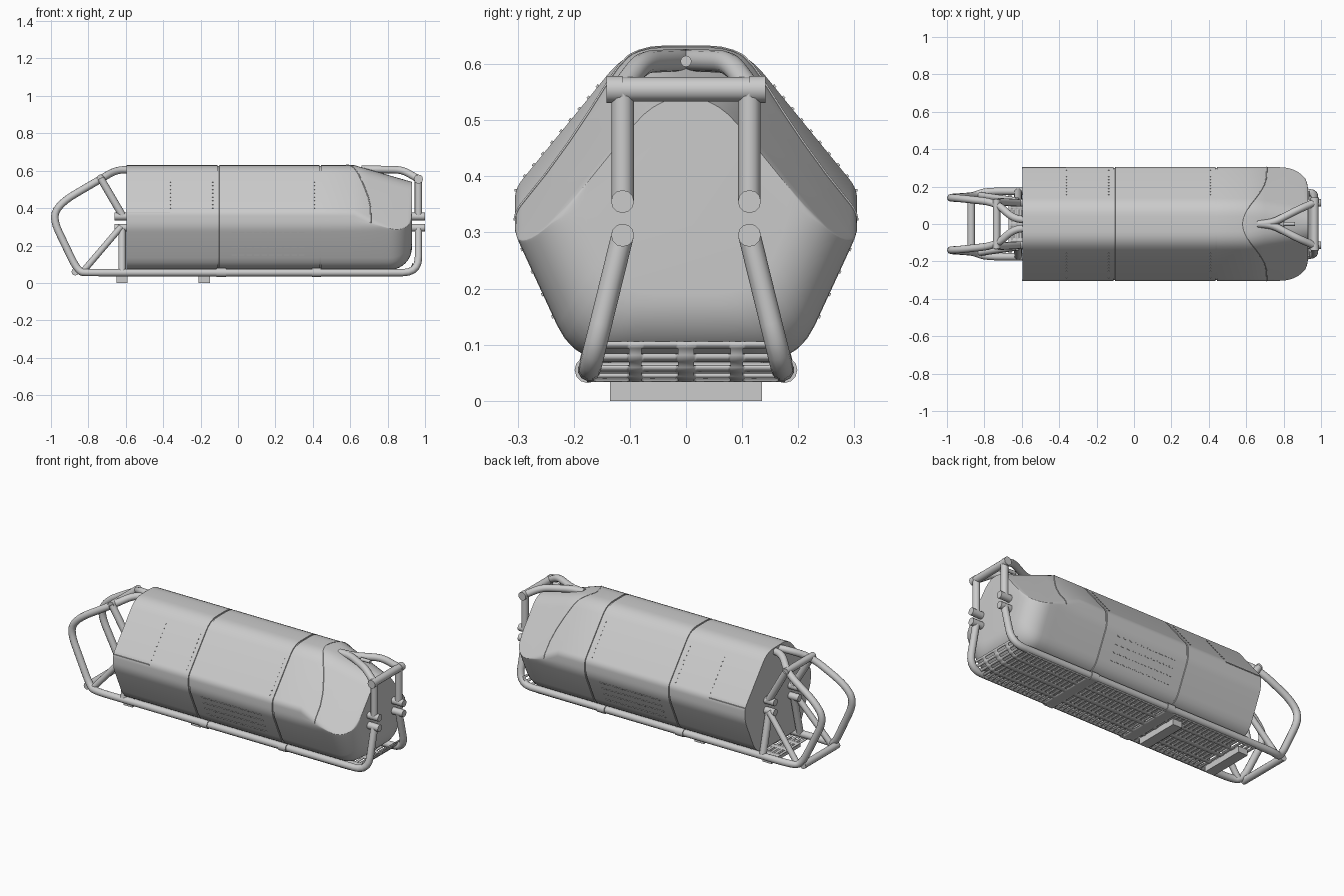
import bpy, bmesh
from math import sin, cos, sqrt, pi
from mathutils import Vector as V

if "Cube" in bpy.data.objects:
    bpy.data.objects.remove(bpy.data.objects["Cube"])


def mesh_obj(name, verts, faces, smooth=30):
    me = bpy.data.meshes.new(name)
    me.from_pydata(verts, [], faces)
    bm = bmesh.new()
    bm.from_mesh(me)
    bmesh.ops.recalc_face_normals(bm, faces=bm.faces)
    bm.to_mesh(me)
    bm.free()
    ob = bpy.data.objects.new(name, me)
    bpy.context.collection.objects.link(ob)
    bpy.ops.object.select_all(action='DESELECT')
    bpy.context.view_layer.objects.active = ob
    ob.select_set(True)
    bpy.ops.object.shade_smooth_by_angle(angle=smooth * pi / 180)
    return ob


def box(name, c, s, rot=0):
    bpy.ops.mesh.primitive_cube_add(size=1, location=c, rotation=(rot, 0, 0))
    ob = bpy.context.object
    ob.name, ob.scale = name, s
    return ob


def fillet(pts, trims, closed=False, k=5):
    """Round the corners of a polyline with small quadratic arcs."""
    out, n = [], len(pts)
    for i, p in enumerate(pts):
        if not closed and i in (0, n - 1):
            out.append(p)
            continue
        a, b = pts[i - 1] - p, pts[(i + 1) % n] - p
        t = trims[i]
        A = p + a.normalized() * min(t, a.length * .48)
        B = p + b.normalized() * min(t, b.length * .48)
        for j in range(k + 1):
            u = j / k
            out.append(A * (1 - u) ** 2 + p * 2 * u * (1 - u) + B * u * u)
    return out


def tube(name, pts, r=.02, trim=.06, mirror=False, res=4):
    for sgn in ((1, -1) if mirror else (1,)):
        path = fillet([V((x, y * sgn, z)) for x, y, z in pts], [trim] * len(pts))
        cu = bpy.data.curves.new(name, 'CURVE')
        cu.dimensions, cu.bevel_depth, cu.bevel_resolution = '3D', r, res
        cu.use_fill_caps = True
        sp = cu.splines.new('POLY')
        sp.points.add(len(path) - 1)
        for q, p in zip(sp.points, path):
            q.co = (*p, 1)
        ob = bpy.data.objects.new(name, cu)
        bpy.context.collection.objects.link(ob)
        bpy.ops.object.select_all(action='DESELECT')
        bpy.context.view_layer.objects.active = ob
        ob.select_set(True)
        bpy.ops.object.convert(target='MESH')
        bpy.ops.object.shade_smooth_by_angle(angle=pi / 4)


# Hull cross-section: rounded hexagon, cut down and rounded toward the nose
def section(x, shrink=1.0):
    r = .12
    e = min(max(0, x - .81), r)
    d = r - sqrt(r * r - e * e)
    s = max(0, x - .62) / .31
    zt, zb, ys = .63 - .09 * s, .07 + d, .305 - d
    z1 = .63 - (ys - .10 + .12 * s) / .813
    z2 = .07 + (ys - .20 + 1.1 * d) / .457
    y1 = ys
    if z1 < z2 + .004:
        zi = (.444 - .12 * s + 1.1 * d) / 1.27
        y1 = .20 + (zi - .07) * .457 - 1.1 * d
        z1, z2 = zi + .002, zi - .002
    half = [(.10 + (.63 - zt) * .813 - .12 * s, zt), (y1, z1), (y1, z2),
            (.20 + (zb - .07) * .457 - 1.1 * d, zb)]
    trims = [.06, .02, .03, .07]
    pts = [V((x, y, z)) for y, z in half] + [V((x, -y, z)) for y, z in half[::-1]]
    out = fillet(pts, trims + trims[::-1], True)
    c = V((x, 0, .35))
    return [c + (p - c) * shrink for p in out]


# Hull loft with two panel grooves
rings = [(-.597, 1)]
for g in (-.105, .44):
    rings += [(g - .005, 1), (g - .004, .982), (g + .004, .982), (g + .005, 1)]
rings += [(.62, 1), (.70, 1), (.76, 1), (.81, 1)]
rings += [(.81 + .12 * sin(a * pi / 20), 1) for a in range(1, 11)]
verts, faces = [], []
for x, k in rings:
    verts += section(x, k)
n = len(verts) // len(rings)
for i in range(len(rings) - 1):
    for j in range(n):
        a, b = i * n + j, i * n + (j + 1) % n
        faces.append((a, b, b + n, a + n))
faces += [tuple(range(n)), tuple(range(len(verts) - n, len(verts)))]
mesh_obj('hull', verts, faces)

# Curved seam where the nose panel starts
seam = []
for i in range(n):
    for u in (0, .25, .5, .75):
        def at(x):
            ring = section(x)
            return ring[i].lerp(ring[(i + 1) % n], u)
        p = at(.6)
        if p.z > .36:
            t = min(abs(p.y) / .27, 1)
            seam.append(at(.58 + .13 * t * t * (3 - 2 * t)))
seam.sort(key=lambda p: (p.y, p.z if p.y < 0 else -p.z))
tube('nose_seam', seam, .003, 0, res=1)

# Side vents, rivets and rear panel edge on both sides
for sg in (1, -1):
    for z in (.27, .23, .19, .15):
        y = .20 + (z - .07) * .457
        for i in range(10):
            box('side_vent', (-.02 + i * .04, sg * y, z), (.03, .006, .006), -sg * .43)
    for x in (-.135, .41, -.36):
        for i in range(9):
            z = .40 + i * .02
            box('rivet', (x, sg * (.10 + (.63 - z) * .813), z), (.006, .006, .006), sg * .68)
    box('rear_panel_edge', (-.48, sg * .302, .375), (.235, .008, .005))

# Main rail and rear loop, one continuous bent tube per side
tube('main_rail', [(.965, .113, .295), (.965, .172, .055), (-.80, .175, .055),
                   (-.855, .15, .058), (-.995, .14, .35), (-.94, .138, .435),
                   (-.735, .115, .555), (-.65, .03, .605), (-.56, .02, .605)],
     trim=.085, mirror=True)
# Rear cage
tube('rear_lower_crossbar', [(-.87, -.16, .06), (-.87, .16, .06)])
tube('rear_upper_crossbar', [(-.735, -.13, .56), (-.735, .13, .56)])
tube('rear_upper_brace', [(-.735, .12, .56), (-.615, .113, .355)], mirror=True)
tube('rear_lower_brace', [(-.83, .155, .06), (-.625, .125, .30)], .017, mirror=True)
tube('rear_post', [(-.62, .113, .30), (-.62, .172, .06)], mirror=True)
# Front cage
tube('front_upper_post', [(.965, .113, .355), (.965, .113, .56)], mirror=True)
tube('front_crossbar', [(.965, -.141, .555), (.965, .141, .555)], .022)
tube('front_crossbar_collar', [(.965, .113, .555), (.965, .142, .555)], .024, mirror=True)
tube('front_top_fork', [(.66, 0, .607), (.74, .006, .607), (.88, .078, .604),
                        (.965, .115, .555)], trim=.04, mirror=True)
tube('front_top_pin', [(.80, 0, .605), (.86, 0, .605)], .01)
# Joining stubs at both ends
for x0, x1 in ((-.66, -.595), (.93, 1.0)):
    for z in (.355, .295):
        tube('frame_stub', [(x0, .113, z), (x1, .113, z)], .0205, mirror=True)
# Rail clamps
for x in (-.09, .42):
    tube('rail_clamp', [(x - .025, .175, .055), (x + .025, .175, .055)], .0235, mirror=True)
    tube('floor_crossbar', [(x, -.17, .055), (x, .17, .055)], .013)

# Slotted floor plate, curling up under the nose
ss, kinds = [-.67], []
while ss[-1] < .94:
    kinds += [0, 1]
    ss += [ss[-1] + .015, ss[-1] + .028]
kinds.append(0)
ss.append(.966)
hy = [.0145, .0195, .0745, .0795, .1015, .1065, .1595, .1645, .176]
ys = [-y for y in hy[::-1]] + hy


def profile(s):
    if s < .84:
        return s, .036
    a = (s - .84) / .1
    return .84 + .1 * sin(a), .036 + .1 * (1 - cos(a))


verts = [(profile(s)[0], y, profile(s)[1]) for s in ss for y in ys]
faces, m = [], len(ys)
for i, k in enumerate(kinds):
    solid_row = any(abs(ss[i] - q) < .022 for q in (-.105, .43))
    for j in range(m - 1):
        c = abs(ys[j] + ys[j + 1]) / 2
        slot = k and not solid_row and (.0145 < c < .0795 or .1015 < c < .1645)
        if not slot:
            faces.append((i * m + j, i * m + j + 1, (i + 1) * m + j + 1, (i + 1) * m + j))
plate = mesh_obj('floor_plate', verts, faces)
mod = plate.modifiers.new('thickness', 'SOLIDIFY')
mod.thickness, mod.offset = .005, 0

# Two feet
for x in (-.62, -.18):
    box('foot', (x, 0, .018), (.06, .27, .036))
